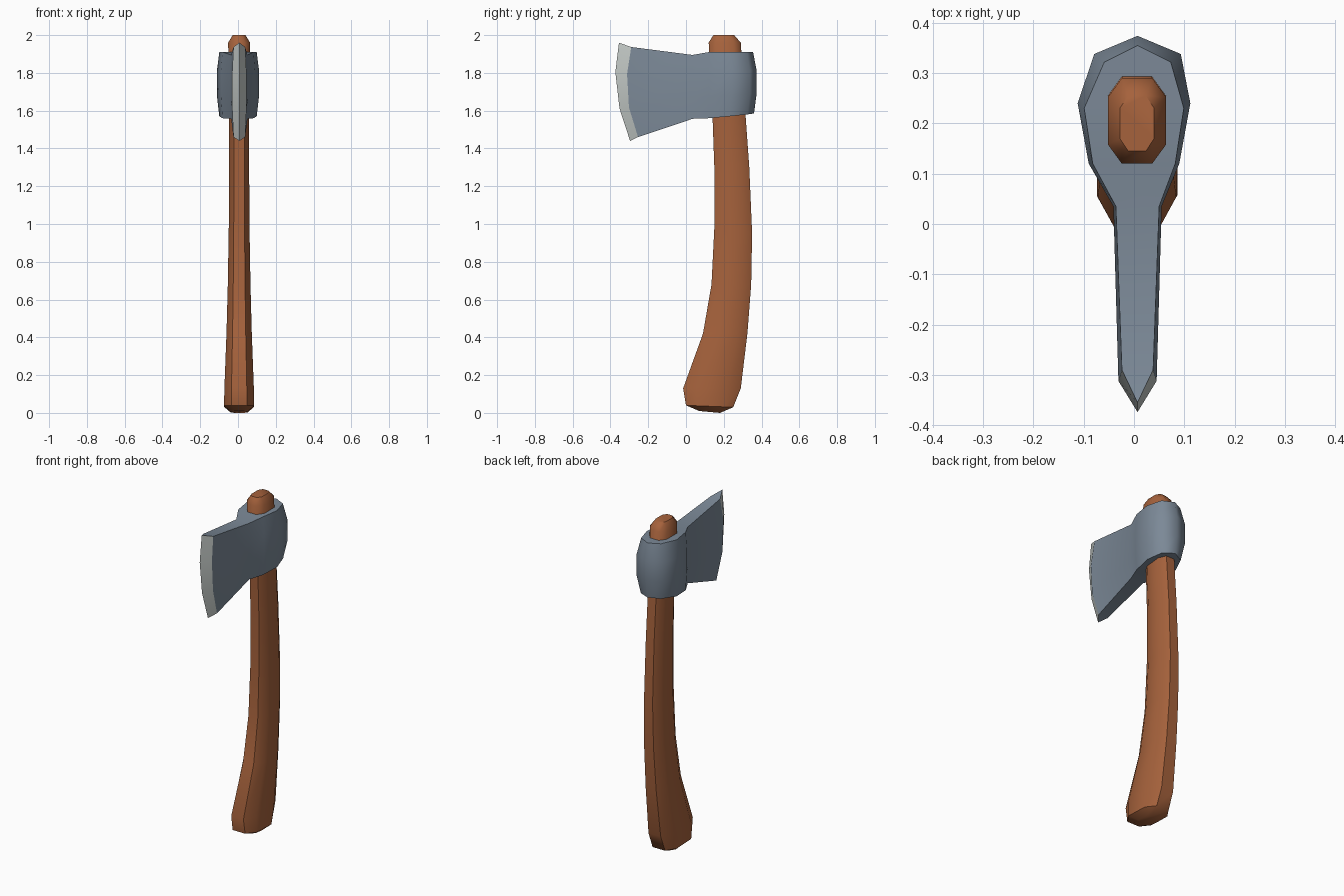
import bpy, bmesh, math

if "Cube" in bpy.data.objects:
    bpy.data.objects.remove(bpy.data.objects["Cube"])


def material(name, rgb):
    m = bpy.data.materials.new(name)
    m.diffuse_color = (*rgb, 1)
    m.use_nodes = True
    m.node_tree.nodes["Principled BSDF"].inputs["Base Color"].default_value = m.diffuse_color
    return m


wood = material("warm wood", (0.38, 0.122, 0.045))
steel = material("slate steel", (0.20, 0.25, 0.31))
bright = material("honed edge", (0.58, 0.62, 0.60))


def finish(name, bm, mats, limit):
    """Clean up, smooth below the angle limit, keep colour borders sharp."""
    bmesh.ops.remove_doubles(bm, verts=bm.verts, dist=0.0005)
    bmesh.ops.recalc_face_normals(bm, faces=bm.faces)
    for f in bm.faces:
        f.smooth = True
    for e in bm.edges:
        if len(e.link_faces) == 2:
            a, b = e.link_faces
            e.smooth = (a.material_index == b.material_index
                        and e.calc_face_angle(0) < math.radians(limit))
    me = bpy.data.meshes.new(name)
    bm.to_mesh(me)
    bm.free()
    for m in mats:
        me.materials.append(m)
    ob = bpy.data.objects.new(name, me)
    bpy.context.collection.objects.link(ob)


def loft(bm, rings):
    """Join closed rings of points with quads and cap both ends."""
    vs = [[bm.verts.new(p) for p in r] for r in rings]
    n = len(vs[0])
    for a, b in zip(vs, vs[1:]):
        for i in range(n):
            j = (i + 1) % n
            bm.faces.new((a[i], a[j], b[j], b[i]))
    bm.faces.new(vs[0])
    bm.faces.new(vs[-1])


# Handle: chamfered rectangle rings (front y, front z, back y, back z, half width)
sections = [
    (0.07, 0.01, 0.18, 0.00, 0.045),
    (0.00, 0.04, 0.25, 0.03, 0.080),
    (-0.015, 0.13, 0.29, 0.13, 0.078),
    (0.09, 0.42, 0.325, 0.42, 0.067),
    (0.135, 0.68, 0.345, 0.68, 0.060),
    (0.15, 0.98, 0.35, 0.95, 0.055),
    (0.15, 1.30, 0.335, 1.30, 0.053),
    (0.14, 1.58, 0.315, 1.58, 0.053),
    (0.12, 1.96, 0.29, 1.96, 0.058),
    (0.145, 2.00, 0.255, 2.00, 0.034),
]
octagon = [(1, .55), (.52, 1), (-.52, 1), (-1, .55),
           (-1, -.55), (-.52, -1), (.52, -1), (1, -.55)]
rings = []
for fy, fz, by, bz, hx in sections:
    rings.append([(0.006 + u * hx, (fy + by) / 2 + v * (by - fy) / 2,
                   (fz + bz) / 2 + v * (bz - fz) / 2) for u, v in octagon])
bm = bmesh.new()
loft(bm, rings)
finish("handle", bm, [wood], 50)

# Axe head stations, poll to cutting edge:
# centre x, half width (rim, middle), y at four levels, top z, bottom z
head = [
    (.007, 0, 0, (.355, .374, .374, .360), 1.91, 1.585),
    (.007, .066, .086, (.322, .338, .338, .325), 1.91, 1.58),
    (0, .099, .112, (.23, .24, .24, .23), 1.91, 1.57),
    (0, .082, .09, (.12, .12, .12, .12), 1.91, 1.56),
    (.007, .043, .048, (.035, .035, .035, .035), 1.895, 1.557),
    (.007, .031, .038, (-.29, -.312, -.302, -.254), 1.937, 1.46),
    (.007, 0, 0, (-.355, -.374, -.352, -.296), 1.96, 1.44),
]
levels = (1, .7, .33, 0)
bm = bmesh.new()
rings = []
for cx, rim, mid, ys, zt, zb in head:
    half = [(rim if k in (0, 3) else mid, ys[k], zb + levels[k] * (zt - zb))
            for k in range(4)]
    ring = [(cx + w, y, z) for w, y, z in half]
    ring += [(cx - w, y, z) for w, y, z in reversed(half)]
    rings.append([bm.verts.new(p) for p in ring])
for s, (a, b) in enumerate(zip(rings, rings[1:])):
    for i in range(8):
        j = (i + 1) % 8
        f = bm.faces.new((a[i], a[j], b[j], b[i]))
        # honed bevel: side faces of the last span
        f.material_index = int(s == len(rings) - 2 and i not in (3, 7))
finish("axe_head", bm, [steel, bright], 53)
